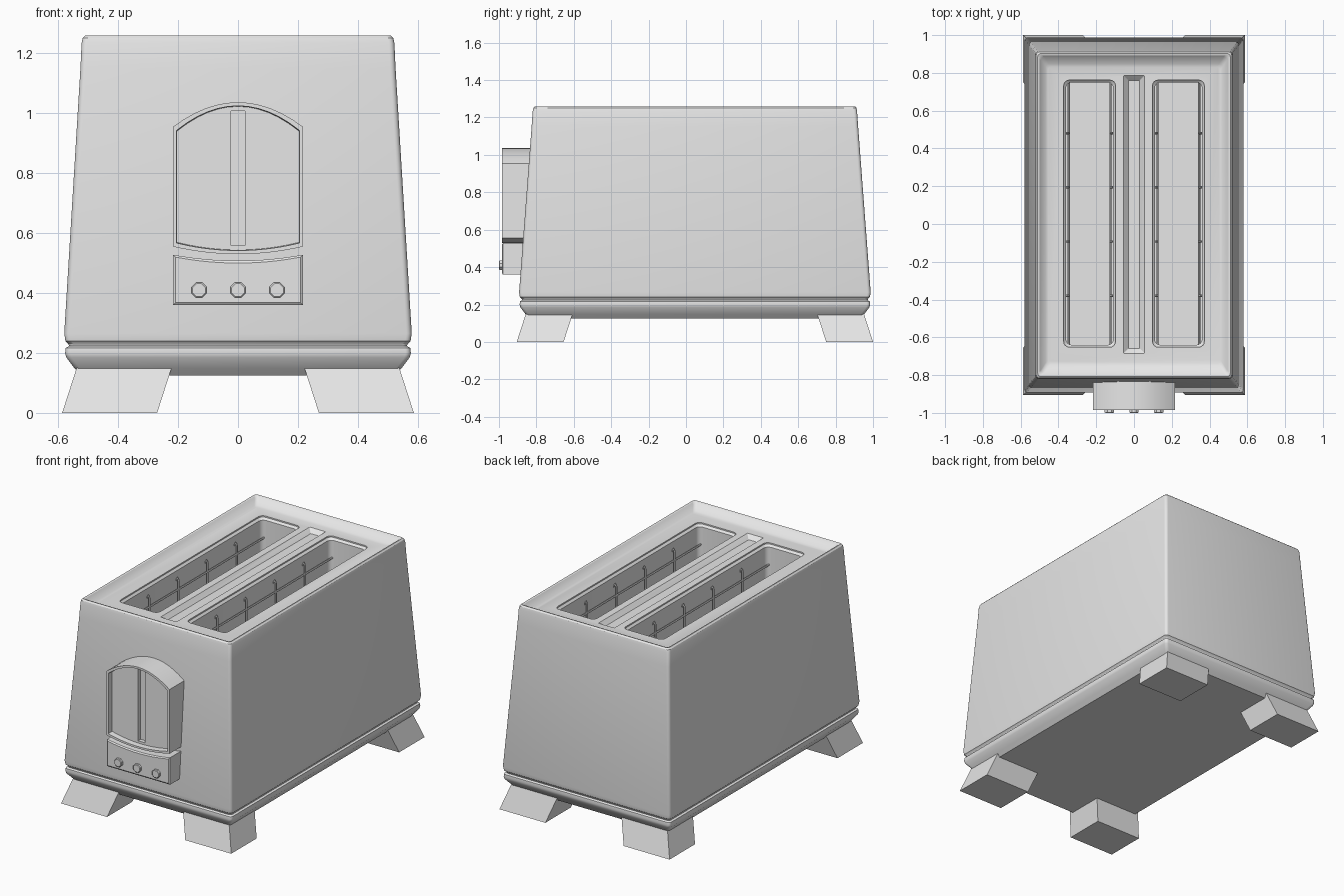
import bpy, bmesh, math
from mathutils import Vector

if "Cube" in bpy.data.objects:
    bpy.data.objects.remove(bpy.data.objects["Cube"], do_unlink=True)

GREY = (0.8, 0.8, 0.8, 1)
grey = bpy.data.materials.new("plain_grey")
grey.use_nodes = True
grey.diffuse_color = GREY
grey.node_tree.nodes["Principled BSDF"].inputs["Base Color"].default_value = GREY

CY = 0.0475       # body centre in y
FRONT = -0.985    # front of the control panels


def activate(obj):
    bpy.ops.object.select_all(action='DESELECT')
    obj.select_set(True)
    bpy.context.view_layer.objects.active = obj


def smooth(obj):
    activate(obj)
    bpy.ops.object.shade_smooth_by_angle(angle=math.radians(30))


def loft(name, rings):
    """Closed solid through a stack of equal-length rings, capped at both ends."""
    bm = bmesh.new()
    loops = [[bm.verts.new(p) for p in ring] for ring in rings]
    for a, b in zip(loops, loops[1:]):
        for i in range(len(a)):
            j = (i + 1) % len(a)
            bm.faces.new((a[i], a[j], b[j], b[i]))
    bm.faces.new(loops[0][::-1])
    bm.faces.new(loops[-1])
    bmesh.ops.recalc_face_normals(bm, faces=bm.faces)
    mesh = bpy.data.meshes.new(name)
    bm.to_mesh(mesh)
    bm.free()
    mesh.materials.append(grey)
    obj = bpy.data.objects.new(name, mesh)
    bpy.context.collection.objects.link(obj)
    return obj


def rounded_rect(cx, cy, hx, hy, z, r, seg=4):
    pts = []
    for k, (sx, sy) in enumerate([(1, 1), (-1, 1), (-1, -1), (1, -1)]):
        for i in range(seg + 1):
            a = math.pi / 2 * (k + i / seg)
            pts.append((cx + sx * (hx - r) + r * math.cos(a),
                        cy + sy * (hy - r) + r * math.sin(a), z))
    return pts


def panel_ring(y, hw, zb, zt, sag_b, sag_t, inset=0, n=12):
    """Upright panel outline with bowed top and bottom edges."""
    hw, zb, zt = hw - inset, zb + inset, zt - inset
    ts = [2 * i / n - 1 for i in range(n + 1)]
    low = [(t * hw, y, zb + sag_b * (1 - t * t)) for t in ts]
    high = [(t * hw, y, zt + sag_t * (1 - t * t)) for t in reversed(ts)]
    return low + high


def cut(obj, cutter):
    mod = obj.modifiers.new("cut", 'BOOLEAN')
    mod.operation = 'DIFFERENCE'
    mod.solver = 'EXACT'
    mod.object = cutter
    activate(obj)
    bpy.ops.object.modifier_apply(modifier=mod.name)
    bpy.data.objects.remove(cutter, do_unlink=True)


# Body: base plinth, grooved seam, tapered shell, rim and sunken top
body_profile = [
    (0.525, 0.885, 0.125), (0.545, 0.905, 0.148), (0.573, 0.933, 0.185),
    (0.577, 0.937, 0.2), (0.575, 0.935, 0.217), (0.564, 0.924, 0.223),
    (0.566, 0.926, 0.23), (0.576, 0.936, 0.24), (0.58, 0.94, 0.265),
    (0.526, 0.873, 1.15), (0.522, 0.867, 1.235), (0.518, 0.863, 1.252),
    (0.51, 0.855, 1.26), (0.5, 0.845, 1.257), (0.492, 0.837, 1.247),
    (0.468, 0.8, 1.225), (0.455, 0.785, 1.22)]
body = loft("body", [rounded_rect(0, CY, hx, hy, z, 0.018)
                     for hx, hy, z in body_profile])

# Bread slots with a small stepped lip
SLOT_X, SLOT_Y = 0.235, 0.055
slot_profile = [(0.125, 0.695, 0.4), (0.125, 0.695, 1.2),
                (0.137, 0.707, 1.212), (0.137, 0.707, 1.3)]
for side in (-1, 1):
    cut(body, loft("slot_cutter",
                   [rounded_rect(side * SLOT_X, SLOT_Y, hx, hy, z, 0.03)
                    for hx, hy, z in slot_profile]))

# Tapered trough between the slots
cut(body, loft("trough_cutter",
               [rounded_rect(0, 0.05, hx, hy, z, 0.004)
                for hx, hy, z in [(0.03, 0.71, 1.195), (0.055, 0.735, 1.22),
                                  (0.055, 0.735, 1.3)]]))
smooth(body)

# Wire guards hooked to both walls of each slot
curve = bpy.data.curves.new("wire_guards", 'CURVE')
curve.dimensions = '3D'
curve.bevel_depth = 0.006
curve.bevel_resolution = 1
curve.use_fill_caps = True


def wire(points):
    spline = curve.splines.new('POLY')
    spline.points.add(len(points) - 1)
    for p, co in zip(spline.points, points):
        p.co = (*co, 1)


for side in (-1, 1):
    for wall in (-1, 1):
        x_wall = side * SLOT_X + wall * 0.128
        x = x_wall - wall * 0.018
        for k in range(4):
            y = -0.38 + k * 0.287
            wire([(x_wall, y, 1.14), (x - wall * -0.008, y, 1.158),
                  (x, y, 1.145), (x, y, 0.45)])
        for z in (1.09, 0.8, 0.5):
            wire([(x, SLOT_Y - 0.7, z), (x, SLOT_Y + 0.7, z)])
wires = bpy.data.objects.new("wire_guards", curve)
bpy.context.collection.objects.link(wires)
activate(wires)
bpy.ops.object.convert(target='MESH')
wires = bpy.context.object
wires.data.materials.clear()
wires.data.materials.append(grey)
smooth(wires)

# Arched lever housing: thin frame around a recessed face
arch = (0.217, 0.555, 0.955, -0.025, 0.082)
housing = loft("lever_housing", [
    panel_ring(-0.8, *arch), panel_ring(FRONT, *arch),
    panel_ring(FRONT, *arch, inset=0.012),
    panel_ring(FRONT + 0.035, *arch, inset=0.014)])
# Lever track running down the housing
cut(housing, loft("track_cutter", [
    panel_ring(y, 0.024, 0.558, 1.008, 0, 0) for y in (FRONT + 0.06, FRONT - 0.05)]))
smooth(housing)

# Control panel with a bowed, bevelled top edge
control = (0.217, 0.36, 0.528, 0, -0.02)
smooth(loft("control_panel", [
    panel_ring(-0.8, *control), panel_ring(FRONT + 0.006, *control),
    panel_ring(FRONT, *control, inset=0.008)]))

# Eight-sided buttons
for name, x in (("right", -0.13), ("middle", 0), ("left", 0.13)):
    rings = []
    for y, r in ((FRONT + 0.02, 0.027), (-0.997, 0.027), (-1.0, 0.023)):
        rings.append([(x + r * math.cos(a), y, 0.41 + r * math.sin(a))
                      for a in (math.pi / 4 * (i + 0.5) for i in range(8))])
    loft(name + "_button", rings)

# Splayed feet: sheared blocks, mirrored to the four corners
FOOT_OUT = Vector((0.587, 0.9525))
FOOT_IN = Vector((0.27, 0.702))
for sx, side in ((-1, "right"), (1, "left")):
    for sy, end in ((-1, "front"), (1, "back")):
        rings = []
        for z, shift in ((0, 0), (0.155, 0.05)):
            o = FOOT_OUT - Vector((shift, shift))
            i = FOOT_IN - Vector((shift, shift))
            rings.append([(sx * px, CY + sy * py, z) for px, py in
                          ((o.x, o.y), (i.x, o.y), (i.x, i.y), (o.x, i.y))])
        loft(f"{end}_{side}_foot", rings)
